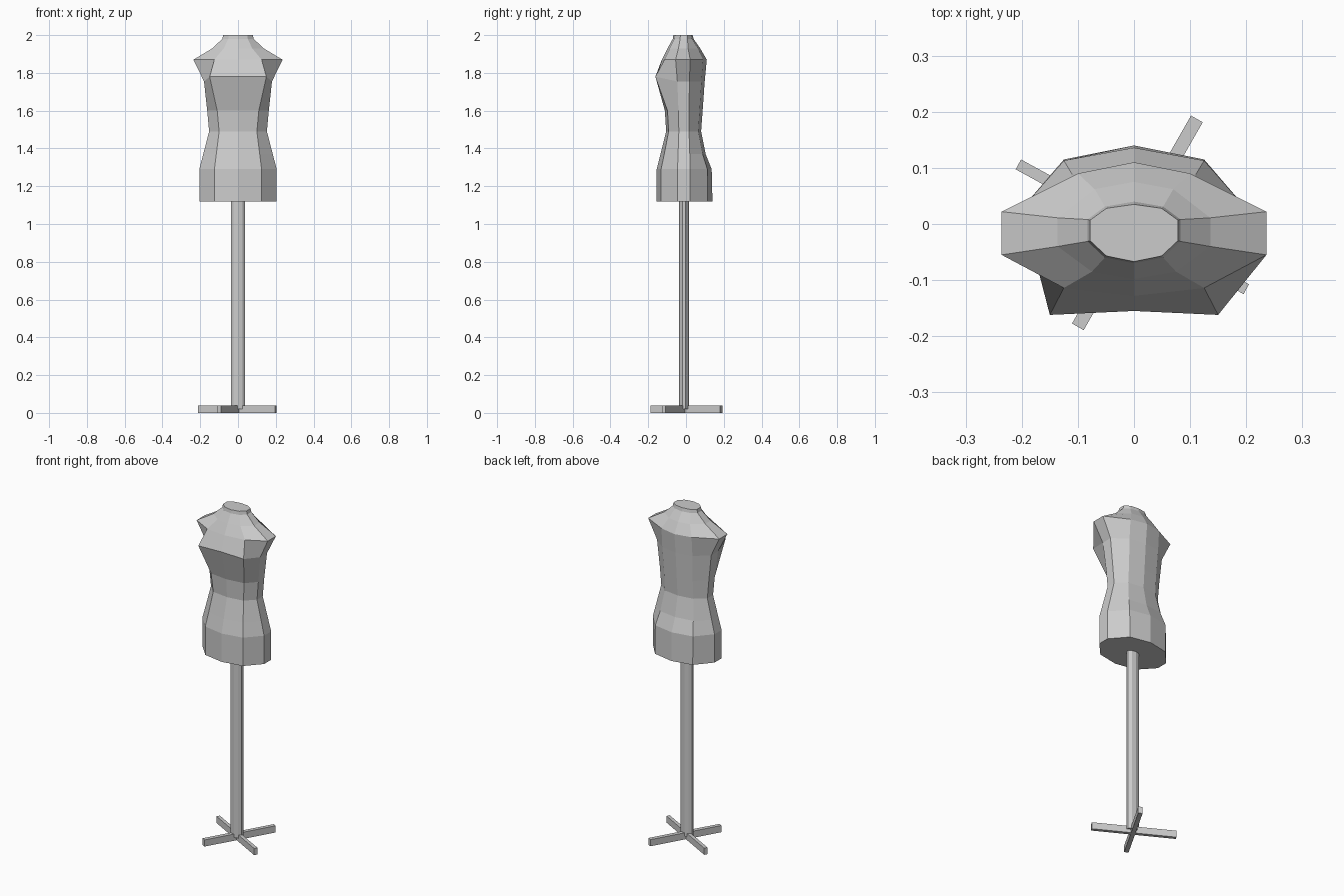
import bpy, bmesh, math
from mathutils import Matrix

if "Cube" in bpy.data.objects:
    bpy.data.objects.remove(bpy.data.objects["Cube"])


def finish(bm, name):
    bmesh.ops.recalc_face_normals(bm, faces=bm.faces)
    mesh = bpy.data.meshes.new(name)
    bm.to_mesh(mesh)
    bm.free()
    obj = bpy.data.objects.new(name, mesh)
    bpy.context.collection.objects.link(obj)
    return obj


def loft(name, rings):
    """Skin a stack of closed rings and cap both ends."""
    bm = bmesh.new()
    loops = [[bm.verts.new(p) for p in ring] for ring in rings]
    n = len(loops[0])
    for a, b in zip(loops, loops[1:]):
        for i in range(n):
            j = (i + 1) % n
            bm.faces.new((a[i], a[j], b[j], b[i]))
    bm.faces.new(loops[0][::-1])
    bm.faces.new(loops[-1])
    return finish(bm, name)


def body_ring(z, front, fx, fy, sx, sy0, sy1, bx, by, back, side_z=None):
    """Ten-sided mirrored section: centre front, front, two side points, back, centre back."""
    s = z if side_z is None else side_z
    half = [(fx, fy, z), (sx, sy0, s), (sx, sy1, s), (bx, by, s)]
    mirrored = [(-x, y, w) for x, y, w in reversed(half)]
    return [(0, front, z)] + half + [(0, back, s)] + mirrored


# Dress form torso, hem to neck
loft("torso", [
    body_ring(1.12, -0.155, 0.125, -0.132, 0.205, -0.045, 0.022, 0.125, 0.115, 0.140),
    body_ring(1.29, -0.155, 0.125, -0.132, 0.205, -0.045, 0.022, 0.125, 0.113, 0.136),
    body_ring(1.37, -0.135, 0.115, -0.115, 0.184, -0.042, 0.020, 0.110, 0.088, 0.104),
    body_ring(1.49, -0.105, 0.100, -0.092, 0.153, -0.038, 0.016, 0.095, 0.065, 0.080),
    body_ring(1.60, -0.112, 0.110, -0.098, 0.163, -0.040, 0.016, 0.095, 0.072, 0.088),
    body_ring(1.78, -0.155, 0.150, -0.162, 0.180, -0.046, 0.018, 0.100, 0.082, 0.099, 1.755),
    body_ring(1.87, -0.128, 0.125, -0.114, 0.236, -0.055, 0.022, 0.100, 0.090, 0.110),
    body_ring(1.93, -0.098, 0.075, -0.085, 0.136, -0.040, 0.011, 0.070, 0.062, 0.075),
    body_ring(1.98, -0.070, 0.052, -0.060, 0.083, -0.031, 0.008, 0.052, 0.031, 0.040),
    body_ring(2.00, -0.067, 0.049, -0.057, 0.078, -0.030, 0.007, 0.049, 0.028, 0.035),
])

# Ten-sided oval pole
angles = [math.radians(-90 + 36 * i) for i in range(10)]
loft("pole", [[(0.04 * math.cos(a), -0.011 + 0.026 * math.sin(a), z) for a in angles]
              for z in (0.02, 1.12)])

# Crossed floor bars
for name, x, y, angle, length, width in (
        ("long_foot_bar", -0.003, -0.005, -28.7, 0.463, 0.020),
        ("short_foot_bar", 0.006, 0.002, 60.2, 0.427, 0.024)):
    bm = bmesh.new()
    bmesh.ops.create_cube(bm, size=1, matrix=Matrix.Translation((x, y, 0.02))
                          @ Matrix.Rotation(math.radians(angle), 4, 'Z')
                          @ Matrix.Diagonal((length, width, 0.04, 1)))
    finish(bm, name)
